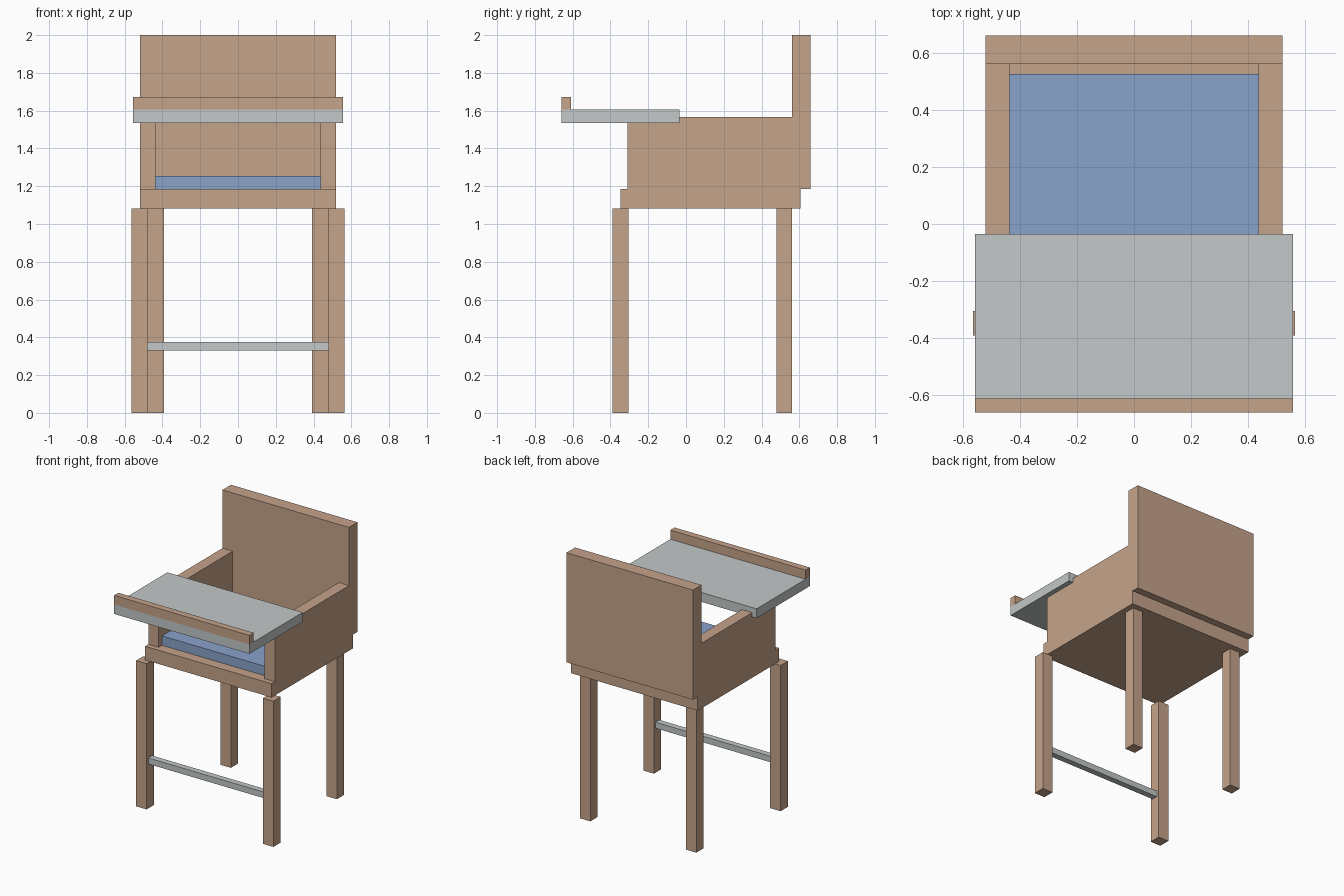
import bpy
import bmesh

if "Cube" in bpy.data.objects:
    bpy.data.objects.remove(bpy.data.objects["Cube"])


def material(name, rgb):
    m = bpy.data.materials.new(name)
    m.diffuse_color = (*rgb, 1.0)
    m.use_nodes = True
    m.node_tree.nodes["Principled BSDF"].inputs["Base Color"].default_value = m.diffuse_color
    return m


WOOD = material("light wood", (0.56, 0.37, 0.255))
GREY = material("pale grey", (0.55, 0.58, 0.58))
BLUE = material("soft blue", (0.255, 0.36, 0.59))


def box(name, mat, x, y, z):
    """Box spanning the given (min, max) ranges."""
    bm = bmesh.new()
    bmesh.ops.create_cube(bm, size=1.0)
    for v in bm.verts:
        v.co = [r[0] if c < 0 else r[1] for c, r in zip(v.co, (x, y, z))]
    mesh = bpy.data.meshes.new(name)
    bm.to_mesh(mesh)
    bm.free()
    mesh.materials.append(mat)
    obj = bpy.data.objects.new(name, mesh)
    bpy.context.collection.objects.link(obj)
    return obj


# Legs and arm panels, one per side
for side, s in (("left", -1), ("right", 1)):
    def span(a, b):
        return tuple(sorted((s * a, s * b)))
    box(f"front_leg_{side}", WOOD, span(0.478, 0.564), (-0.39, -0.305), (0, 1.083))
    box(f"back_leg_{side}", WOOD, span(0.393, 0.478), (0.478, 0.562), (0, 1.083))
    box(f"arm_{side}", WOOD, span(0.436, 0.52), (-0.31, 0.56), (1.185, 1.567))

# Footrest bar between the front legs
box("footrest_bar", GREY, (-0.478, 0.478), (-0.37, -0.325), (0.33, 0.375))

# Seat, cushion and backrest
box("seat_base", WOOD, (-0.52, 0.52), (-0.348, 0.605), (1.083, 1.185))
box("cushion", BLUE, (-0.436, 0.436), (-0.27, 0.525), (1.185, 1.255))
box("backrest", WOOD, (-0.52, 0.52), (0.56, 0.66), (1.185, 2.0))

# Tray with a raised front lip
box("tray", GREY, (-0.556, 0.556), (-0.66, -0.035), (1.535, 1.605))
box("tray_lip", WOOD, (-0.556, 0.556), (-0.66, -0.61), (1.605, 1.673))
